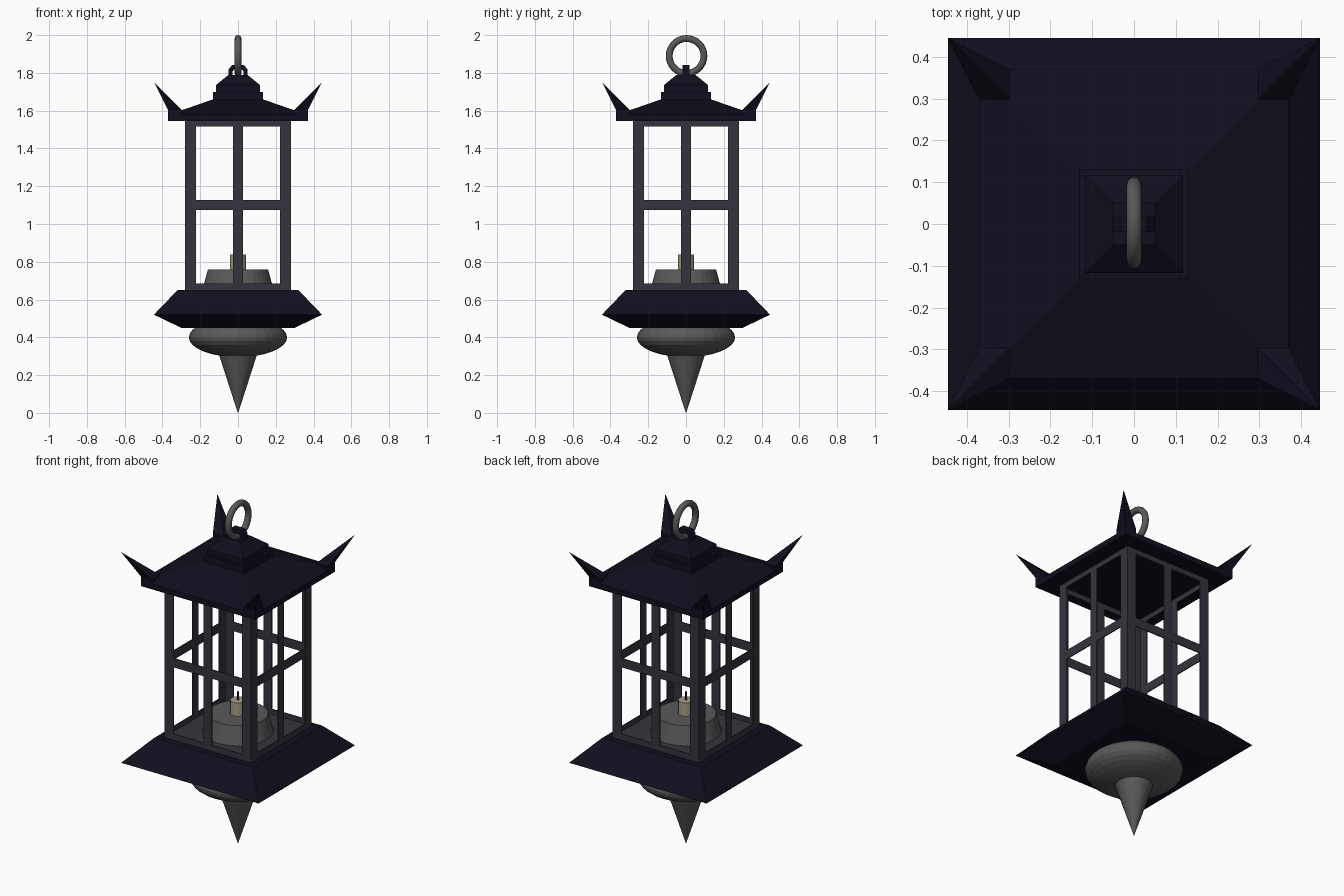
import bpy, bmesh
from math import pi, cos, sin
from mathutils import Matrix, Vector

if "Cube" in bpy.data.objects:
    bpy.data.objects.remove(bpy.data.objects["Cube"])


def material(name, rgb):
    m = bpy.data.materials.new(name)
    m.diffuse_color = (*rgb, 1)
    m.use_nodes = True
    m.node_tree.nodes["Principled BSDF"].inputs["Base Color"].default_value = m.diffuse_color
    return m


NAVY = material("dark_navy", (0.006, 0.0045, 0.013))
IRON = material("iron", (0.036, 0.034, 0.048))
STEEL = material("grey_metal", (0.10, 0.10, 0.10))
WAX = material("wax", (0.40, 0.35, 0.25))
WICK = material("wick_black", (0.02, 0.02, 0.02))


def finish(name, bm, mat):
    bmesh.ops.recalc_face_normals(bm, faces=bm.faces)
    me = bpy.data.meshes.new(name)
    bm.to_mesh(me)
    bm.free()
    ob = bpy.data.objects.new(name, me)
    bpy.context.collection.objects.link(ob)
    me.materials.append(mat)
    return ob


def loft(name, profile, sides, mat):
    """Stack of (radius, z) rings, capped; four sides gives squares of that half width."""
    bm = bmesh.new()
    k = 2 ** 0.5 if sides == 4 else 1
    rings = [[bm.verts.new((r * k * cos(2 * pi * (i + .5) / sides),
                            r * k * sin(2 * pi * (i + .5) / sides), z))
              for i in range(sides)] for r, z in profile]
    for a, b in zip(rings, rings[1:]):
        for i in range(sides):
            j = (i + 1) % sides
            bm.faces.new((a[i], a[j], b[j], b[i]))
    bm.faces.new(rings[0])
    bm.faces.new(rings[-1])
    return finish(name, bm, mat)


def smooth(ob, angle=0.6):
    bpy.ops.object.select_all(action='DESELECT')
    ob.select_set(True)
    bpy.context.view_layer.objects.active = ob
    bpy.ops.object.shade_smooth_by_angle(angle=angle)


# Bottom finial: spike and flattened bulb
loft("bottom_spike", [(0.001, 0), (0.105, 0.32)], 32, STEEL)
bm = bmesh.new()
bmesh.ops.create_uvsphere(bm, u_segments=32, v_segments=16, radius=1,
                          matrix=Matrix.Translation((0, 0, 0.4)) @ Matrix.Diagonal((0.26, 0.26, 0.105, 1)))
finish("bottom_bulb", bm, STEEL)

# Flared square base
loft("base", [(0.30, 0.45), (0.445, 0.52), (0.32, 0.65)], 4, NAVY)
loft("floor_plate", [(0.275, 0.645), (0.275, 0.656)], 4, IRON)

# Window frames: one thin panel of bars, repeated on four sides
bars = [(-0.28, -0.222, 0.65, 1.55), (0.222, 0.28, 0.65, 1.55), (-0.026, 0.026, 0.65, 1.55),
        (-0.222, 0.222, 0.65, 0.685), (-0.222, 0.222, 1.075, 1.127), (-0.222, 0.222, 1.515, 1.55)]
for n, side in enumerate(("front", "right", "back", "left")):
    bm = bmesh.new()
    for x0, x1, z0, z1 in bars:
        bmesh.ops.create_cube(bm, size=1, matrix=Matrix.Rotation(n * pi / 2, 4, 'Z')
                              @ Matrix.Translation(((x0 + x1) / 2, -0.277, (z0 + z1) / 2))
                              @ Matrix.Diagonal((x1 - x0, 0.006, z1 - z0, 1)))
    finish(side + "_window_frame", bm, IRON)

# Candle holder, candle and wick
loft("candle_holder", [(0.19, 0.65), (0.16, 0.76)], 32, STEEL)
loft("candle", [(0.042, 0.76), (0.042, 0.838)], 16, WAX)
loft("wick", [(0.006, 0.83), (0.006, 0.885)], 8, WICK)

# Hipped roof with stepped cap
loft("roof", [(0.37, 1.545), (0.37, 1.577), (0.132, 1.66), (0.132, 1.70), (0.117, 1.70),
              (0.117, 1.735), (0.05, 1.79)], 4, NAVY)

# Upswept corner horns
bm = bmesh.new()
for n in range(4):
    rot = Matrix.Rotation(n * pi / 2, 3, 'Z')
    lo, hi = [[bm.verts.new(rot @ Vector((x, y, z))) for x, y in
               ((0.297, 0.297), (0.37, 0.297), (0.37, 0.37), (0.297, 0.37))] for z in (1.55, 1.602)]
    tip = bm.verts.new(rot @ Vector((0.445, 0.445, 1.752)))
    for i in range(4):
        j = (i + 1) % 4
        bm.faces.new((lo[i], lo[j], hi[j], hi[i]))
        bm.faces.new((hi[i], hi[j], tip))
    bm.faces.new(lo)
finish("roof_horns", bm, NAVY)

# Staple on the cap
bm = bmesh.new()
path = [(-0.045, 1.78), (-0.045, 1.815), (-0.028, 1.838), (0.028, 1.838), (0.045, 1.815), (0.045, 1.78)]
inner = [(-0.03, 1.78), (-0.03, 1.808), (-0.02, 1.819), (0.02, 1.819), (0.03, 1.808), (0.03, 1.78)]
outline = [(x * 1.1, z + 0.004 * (z > 1.8)) for x, z in path] + inner[::-1]
f, b = [[bm.verts.new((x, y, z)) for x, z in outline] for y in (-0.018, 0.018)]
for i in range(12):
    j = (i + 1) % 12
    bm.faces.new((f[i], f[j], b[j], b[i]))
for v in (f, b):
    for i in range(5):
        bm.faces.new((v[i], v[i + 1], v[10 - i], v[11 - i]))
finish("hanger_staple", bm, NAVY)

# Hanging ring
bpy.ops.mesh.primitive_torus_add(major_radius=0.092, minor_radius=0.018, major_segments=32, minor_segments=12,
                                 location=(0, 0.003, 1.89), rotation=(0, pi / 2, 0))
ring = bpy.context.object
ring.name = "hanging_ring"
ring.data.materials.append(STEEL)
smooth(ring)
